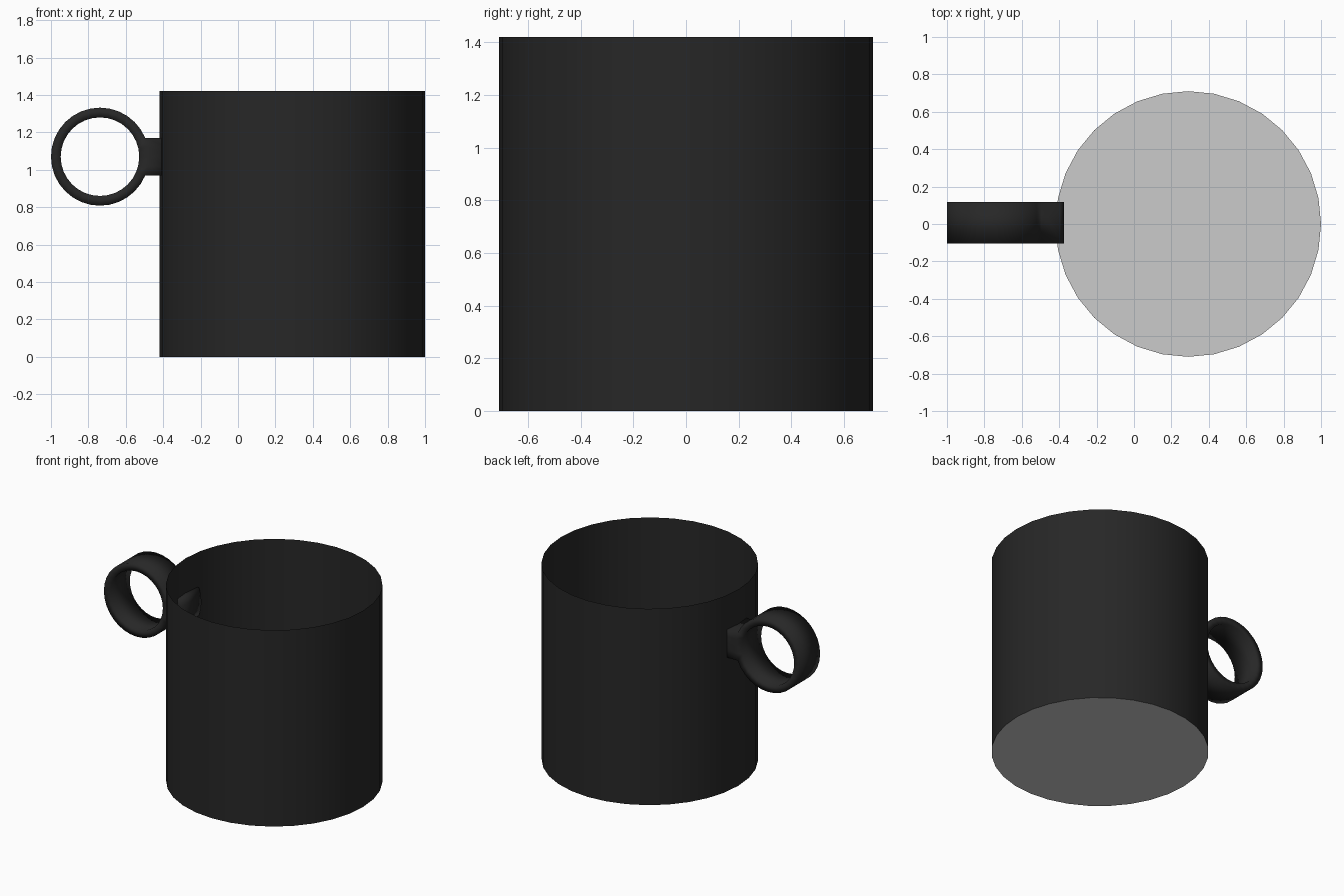
import bpy, bmesh, math
from mathutils import Vector

if "Cube" in bpy.data.objects:
    bpy.data.objects.remove(bpy.data.objects["Cube"])

SIDES = 32
CENTRE_X, RADIUS, HEIGHT = 0.29, 0.71, 1.42

black = bpy.data.materials.new("black_glaze")
black.diffuse_color = (0.02, 0.02, 0.02, 1)
black.use_nodes = True
black.node_tree.nodes["Principled BSDF"].inputs["Base Color"].default_value = black.diffuse_color


def finish(bm, name, material=None, smooth=True):
    bmesh.ops.recalc_face_normals(bm, faces=bm.faces)
    mesh = bpy.data.meshes.new(name)
    for f in bm.faces:
        f.smooth = smooth
    bm.to_mesh(mesh)
    bm.free()
    if material:
        mesh.materials.append(material)
    obj = bpy.data.objects.new(name, mesh)
    bpy.context.collection.objects.link(obj)
    return obj


# Thin mug wall, open at the top
bm = bmesh.new()
bmesh.ops.create_cone(bm, cap_ends=False, segments=SIDES, radius1=RADIUS,
                      radius2=RADIUS, depth=HEIGHT)
bmesh.ops.translate(bm, verts=bm.verts, vec=(CENTRE_X, 0, HEIGHT / 2))
finish(bm, "mug_wall", black)

# Unglazed flat base
bm = bmesh.new()
bmesh.ops.create_circle(bm, cap_ends=True, segments=SIDES, radius=RADIUS)
bmesh.ops.translate(bm, verts=bm.verts, vec=(CENTRE_X, 0, 0))
base = finish(bm, "mug_base", smooth=False)

# Ring handle: rectangular section swept round the y axis
bm = bmesh.new()
section = [(0.21, -0.105), (0.262, -0.105), (0.262, 0.117), (0.21, 0.117)]
rings = []
for i in range(SIDES):
    a = 2 * math.pi * i / SIDES
    rings.append([bm.verts.new((-0.738 + r * math.cos(a), y, 1.07 + r * math.sin(a)))
                  for r, y in section])
outer = []
for i in range(SIDES):
    p, q = rings[i], rings[(i + 1) % SIDES]
    for k in range(4):
        n = (k + 1) % 4
        face = bm.faces.new((p[k], p[n], q[n], q[k]))
        if k == 1 and i in (SIDES - 2, SIDES - 1, 0, 1):
            outer.append(face)

# Neck extruded from the ring through the mug wall
bmesh.ops.recalc_face_normals(bm, faces=bm.faces)
ext = bmesh.ops.extrude_face_region(bm, geom=outer)
bmesh.ops.translate(bm, vec=Vector((0.102, 0, 0)),
                    verts=[v for v in ext["geom"] if isinstance(v, bmesh.types.BMVert)])
bmesh.ops.delete(bm, geom=[f for f in outer if f.is_valid], context="FACES")
finish(bm, "ring_handle", black)
